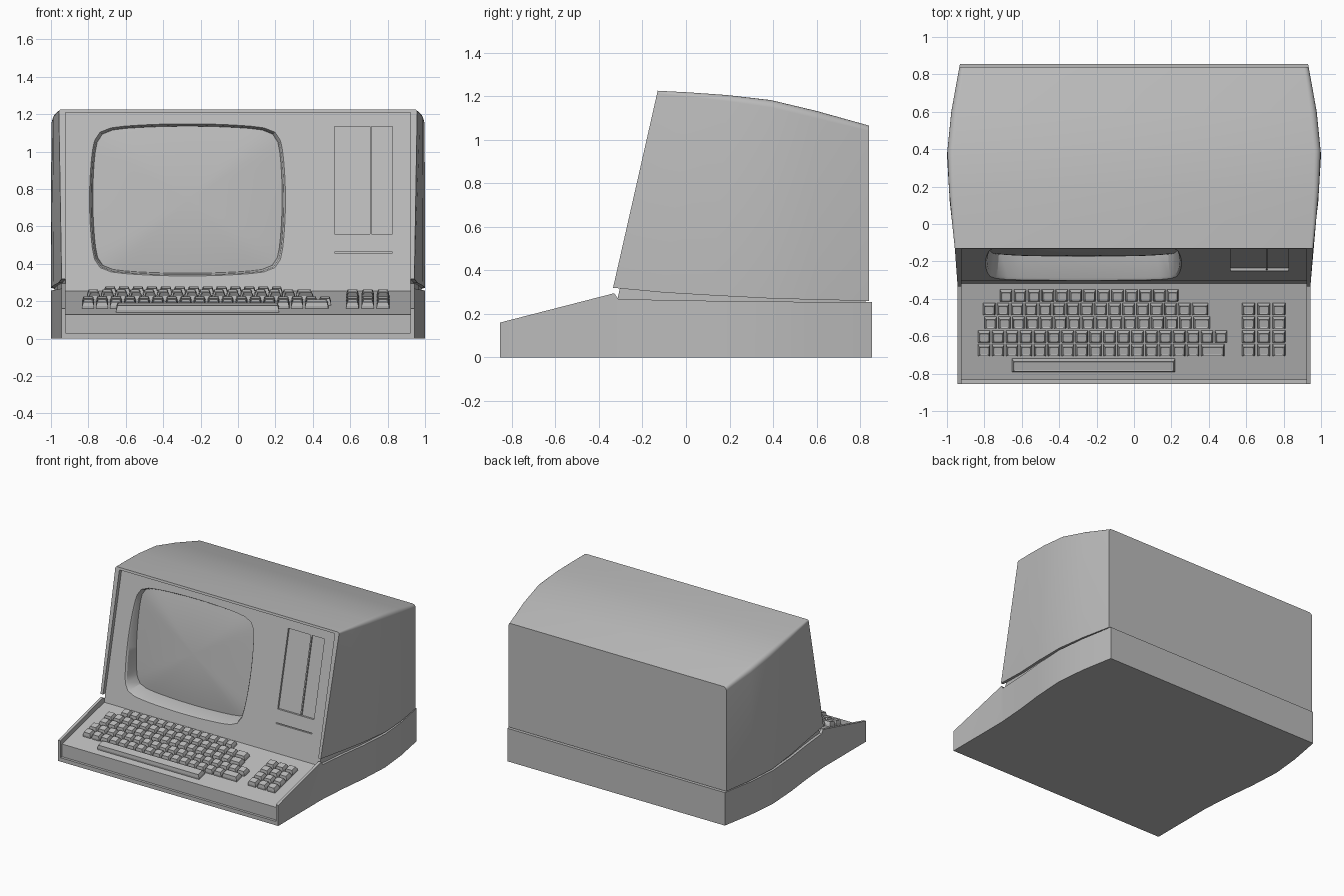
import bpy, bmesh, math
from mathutils import Vector, Matrix

if "Cube" in bpy.data.objects:
    bpy.data.objects.remove(bpy.data.objects["Cube"])

grey = bpy.data.materials.new("casing_grey")
grey.use_nodes = True
grey.diffuse_color = (0.5, 0.5, 0.5, 1)
grey.node_tree.nodes["Principled BSDF"].inputs["Base Color"].default_value = grey.diffuse_color


def finish(name, bm, smooth=True):
    bmesh.ops.recalc_face_normals(bm, faces=bm.faces)
    mesh = bpy.data.meshes.new(name)
    bm.to_mesh(mesh)
    bm.free()
    mesh.materials.append(grey)
    ob = bpy.data.objects.new(name, mesh)
    bpy.context.collection.objects.link(ob)
    if smooth:
        select(ob)
        bpy.ops.object.shade_smooth_by_angle(angle=math.radians(30))
    return ob


def select(ob):
    bpy.ops.object.select_all(action='DESELECT')
    ob.select_set(True)
    bpy.context.view_layer.objects.active = ob


def loft(name, rings, smooth=True):
    """Skin equal-length rings and cap both ends."""
    bm = bmesh.new()
    loops = [[bm.verts.new(p) for p in ring] for ring in rings]
    n = len(loops[0])
    for a, b in zip(loops, loops[1:]):
        for i in range(n):
            j = (i + 1) % n
            bm.faces.new((a[i], a[j], b[j], b[i]))
    bm.faces.new(loops[0])
    bm.faces.new(loops[-1])
    return finish(name, bm, smooth)


def prism(name, profile, x0, x1):
    return loft(name, [[(x, y, z) for y, z in profile] for x in (x0, x1)], False)


def cut(ob, *cutters):
    select(ob)
    for c in cutters:
        mod = ob.modifiers.new("cut", 'BOOLEAN')
        mod.operation, mod.solver, mod.object = 'DIFFERENCE', 'EXACT', c
        bpy.ops.object.modifier_apply(modifier=mod.name)
        bpy.data.objects.remove(c)
    bpy.ops.object.shade_smooth_by_angle(angle=math.radians(30))


# Bowed plan outline shared by base, neck and hood
PLAN = [(-0.86, 0.943), (-0.33, 0.943), (-0.1, 0.96), (0.12, 0.985),
        (0.37, 1.0), (0.6, 0.977), (0.86, 0.93)]


def half_width(y):
    for (ya, wa), (yb, wb) in zip(PLAN, PLAN[1:]):
        if y <= yb:
            return wa + (wb - wa) * (y - ya) / (yb - ya)
    return PLAN[-1][1]


def panel_y(z):
    """Sloping front panel."""
    return -0.305 + (z - 0.32) * 0.2265


def panel_box(name, x0, x1, z0, z1, front, back):
    prof = [(panel_y(z0) + front, z0), (panel_y(z0) + back, z0),
            (panel_y(z1) + back, z1), (panel_y(z1) + front, z1)]
    return prism(name, prof, x0, x1)


# Base tray with recessed keyboard deck
rings = []
for y, z in [(-0.855, 0.16), (-0.33, 0.295), (-0.31, 0.268), (-0.1, 0.264), (0.12, 0.26),
             (0.37, 0.257), (0.6, 0.255), (0.855, 0.255)]:
    w = half_width(y)
    rings.append([(-w, y, 0), (w, y, 0), (w, y, z), (-w, y, z)])
base = loft("base", rings)
DECK = [(-0.835, 0.128), (-0.28, 0.263)]
well = prism("deck_cutter", [(-0.95, 0.03), (-0.835, 0.03)] + DECK + [(-0.28, 0.5), (-0.95, 0.5)],
             -0.922, 0.922)
cut(base, well)

# Neck in the gap between base and hood
rings = []
for y in (None, -0.1, 0.12, 0.37, 0.6, 0.825):
    lo, hi = 0.2, 0.33
    ya, yb = (panel_y(lo) + 0.002, panel_y(hi) + 0.002) if y is None else (y, y)
    w = half_width(ya) - 0.02
    rings.append([(-w, ya, lo), (w, ya, lo), (w, yb, hi), (-w, yb, hi)])
loft("neck", rings)

# Hood: bottom y, bottom z, top y, top z, roof edge radius
rings = []
for yb, zb, yt, zt, r in [(-0.335, 0.32, -0.13, 1.225, 0.012), (-0.1, 0.298, 0.02, 1.217, 0.02),
                          (0.12, 0.285, 0.19, 1.205, 0.028), (0.37, 0.272, 0.39, 1.182, 0.034),
                          (0.6, 0.265, 0.6, 1.132, 0.034), (0.84, 0.26, 0.84, 1.065, 0.025)]:
    def at(z):
        return yb + (yt - yb) * (z - zb) / (zt - zb)
    side = [(half_width(yb), zb)]
    for k in range(5):
        a = math.radians(22.5 * k)
        side.append((half_width(yt) - r + r * math.cos(a), zt - r + r * math.sin(a)))
    rings.append([(x, at(z), z) for x, z in side] + [(-x, at(z), z) for x, z in reversed(side)])
hood = loft("hood", rings)


# Barrel-shaped screen outline
def screen_point(t, s):
    c, d = math.cos(t), math.sin(t)
    k = s / (abs(c) ** 12 + abs(d) ** 12) ** (1 / 12)
    u, v = c * k, d * k
    return (-0.27 + u * (0.485 + 0.03 * (1 - v * v)), 0.742 + v * (0.375 + 0.025 * (1 - u * u)))


def glass_y(z):
    return -0.165 + (z - 0.36) * 0.1


def screen_ring(s, depth):
    pts = [screen_point(math.tau * i / 72, s) for i in range(72)]
    return [(x, depth(z), z) for x, z in pts]


pocket = loft("screen_cutter", [
    screen_ring(1.025, lambda z: panel_y(z) - 0.1),
    screen_ring(1.02, lambda z: panel_y(z) - 0.002),
    screen_ring(1.0, lambda z: panel_y(z) + 0.012),
    screen_ring(0.975, lambda z: glass_y(z) + 0.03)])
opening = panel_box("opening_cutter", -0.922, 0.922, 0.1, 1.208, -0.2, 0)
drive_bay = panel_box("drive_cutter", 0.515, 0.825, 0.56, 1.135, -0.1, 0.015)
slit = panel_box("slit_cutter", 0.515, 0.825, 0.457, 0.464, -0.1, 0.012)
cut(hood, opening, pocket, drive_bay, slit)

# Bulging screen glass
bulge = [1.0, 0.9, 0.75, 0.6, 0.45, 0.3, 0.15, 0.02]
loft("screen", [screen_ring(s * 0.985, lambda z, s=s: glass_y(z) - 0.035 * (1 - s * s))
                for s in bulge])

# Drive bay divider
panel_box("drive_divider", 0.705, 0.715, 0.56, 1.135, 0.004, 0.02)

# Keys sit square to the sloping deck
slope = math.atan2(DECK[1][1] - DECK[0][1], DECK[1][0] - DECK[0][0])


def add_key(bm, x0, x1, y, depth=0.064, height=0.036):
    z = DECK[0][1] + (y - DECK[0][0]) * math.tan(slope)
    place = Matrix.Translation((0.5 * (x0 + x1), y, z)) @ Matrix.Rotation(slope, 4, 'X')
    hx, hy = 0.5 * (x1 - x0), 0.5 * depth
    loops = []
    for inset, h in ((0, -0.004), (0.001, 0.4 * height), (0.008, height), (0.014, height - 0.003)):
        loops.append([bm.verts.new(place @ Vector((sx * (hx - inset), sy * (hy - inset), h)))
                      for sx, sy in ((-1, -1), (1, -1), (1, 1), (-1, 1))])
    for a, b in zip(loops, loops[1:]):
        for i in range(4):
            bm.faces.new((a[i], a[i - 1], b[i - 1], b[i]))
    bm.faces.new(loops[0])
    bm.faces.new(loops[-1])


def row_y(i):
    return -0.38 - 0.0732 * i


PITCH, GAP = 0.0745, 0.009
bm = bmesh.new()
for i, (x0, x1) in enumerate([(-0.717, 0.237), (-0.807, 0.397), (-0.8, 0.406),
                              (-0.834, 0.497), (-0.834, 0.483)]):
    count = int((x1 - x0 + GAP) / PITCH + 0.1)
    for k in range(count):
        a = x0 + k * PITCH
        add_key(bm, a, x1 if k == count - 1 else a + PITCH - GAP, row_y(i))
finish("main_keys", bm, False)

bm = bmesh.new()
for i in range(1, 5):
    for k in range(3):
        a = 0.578 + k * 0.0815
        add_key(bm, a, a + 0.068, row_y(i))
finish("number_pad_keys", bm, False)

bm = bmesh.new()
add_key(bm, -0.652, 0.22, -0.753, 0.072)
finish("space_bar", bm, False)
